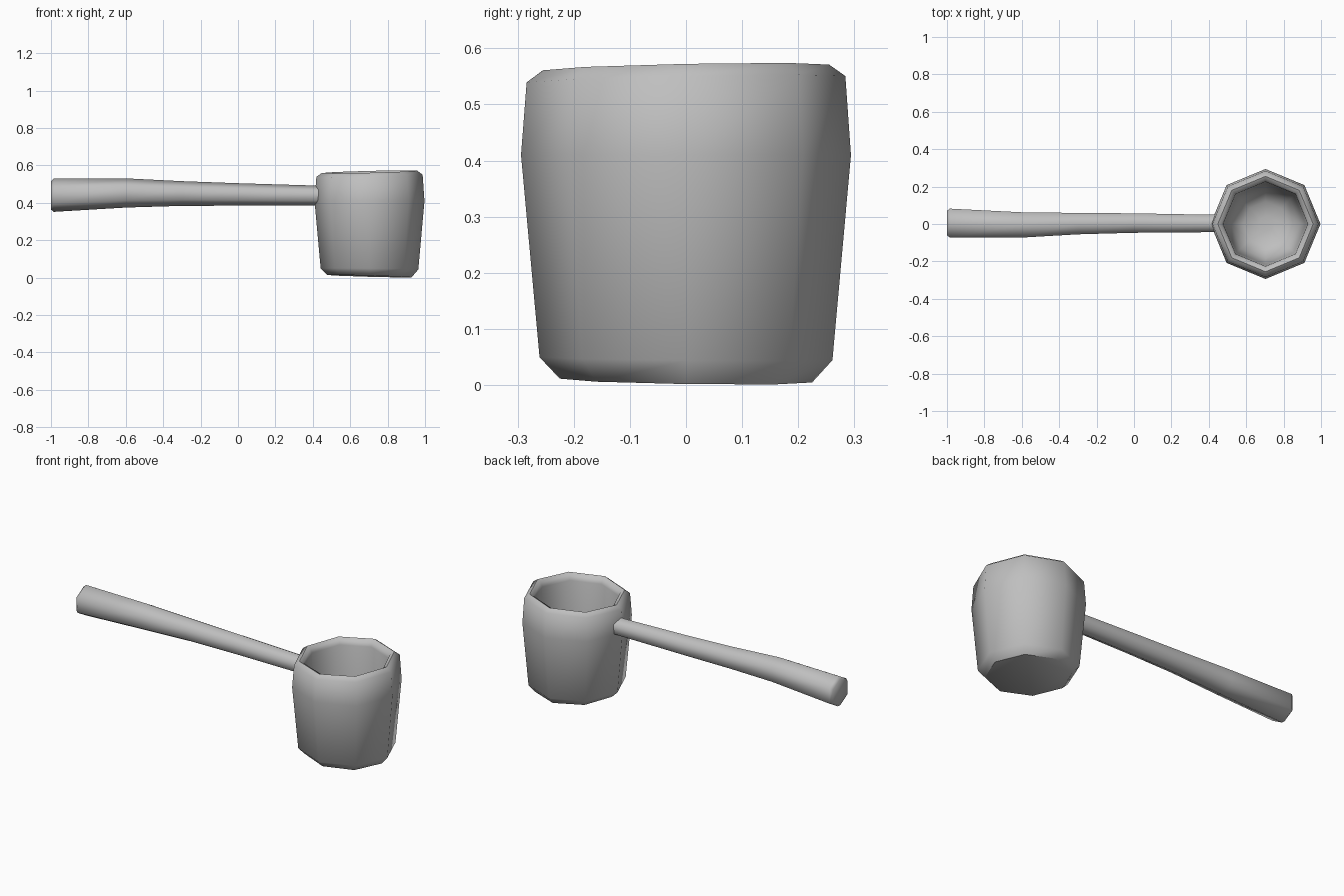
import bpy, bmesh, math

if "Cube" in bpy.data.objects:
    bpy.data.objects.remove(bpy.data.objects["Cube"])

grey = bpy.data.materials.new("plain grey")
grey.diffuse_color = (0.52, 0.52, 0.52, 1)
grey.use_nodes = True
grey.node_tree.nodes["Principled BSDF"].inputs["Base Color"].default_value = grey.diffuse_color


def loft(name, rings, smooth_angle):
    """Skin a list of equal-length rings and cap both ends."""
    bm = bmesh.new()
    loops = [[bm.verts.new(p) for p in ring] for ring in rings]
    n = len(loops[0])
    for a, b in zip(loops, loops[1:]):
        for i in range(n):
            j = (i + 1) % n
            bm.faces.new((a[i], a[j], b[j], b[i]))
    bm.faces.new(loops[0])
    bm.faces.new(loops[-1])
    bmesh.ops.recalc_face_normals(bm, faces=bm.faces)
    mesh = bpy.data.meshes.new(name)
    bm.to_mesh(mesh)
    bm.free()
    mesh.materials.append(grey)
    obj = bpy.data.objects.new(name, mesh)
    bpy.context.collection.objects.link(obj)
    bpy.ops.object.select_all(action='DESELECT')
    obj.select_set(True)
    bpy.context.view_layer.objects.active = obj
    bpy.ops.object.shade_smooth_by_angle(angle=math.radians(smooth_angle))
    return obj


# Cup: octagonal profile (radius, height, tilt in x, tilt in y), outside then inside
CUP_X = 0.703
profile = [
    (0.225, 0.008, -0.028, -0.015),
    (0.261, 0.047, -0.012, -0.010),
    (0.294, 0.41, 0.0, 0.0),
    (0.284, 0.545, 0.02, 0.02),
    (0.255, 0.566, 0.025, 0.02),
    (0.234, 0.555, 0.025, 0.02),
    (0.226, 0.53, 0.02, 0.02),
    (0.215, 0.30, 0.0, 0.0),
    (0.185, 0.11, 0.0, 0.0),
    (0.12, 0.06, 0.0, 0.0),
    (0.04, 0.05, 0.0, 0.0),
]
cup_rings = []
for r, z, tx, ty in profile:
    ring = []
    for k in range(8):
        x, y = r * math.cos(k * math.pi / 4), r * math.sin(k * math.pi / 4)
        ring.append((CUP_X + x, y, z + tx * x + ty * y))
    cup_rings.append(ring)
loft("cup", cup_rings, 52)

# Handle: six-sided sections (x, y centre, z centre, half height), corner up
sections = [
    (-1.0, 0.005, 0.44, 0.076),
    (-0.985, 0.005, 0.441, 0.089),
    (-0.6, -0.005, 0.453, 0.078),
    (-0.3, 0.002, 0.450, 0.066),
    (0.0, 0.005, 0.445, 0.060),
    (0.40, 0.003, 0.439, 0.054),
    (0.45, 0.003, 0.440, 0.054),
]
handle_rings = [
    [(x, cy + h * math.sin(k * math.pi / 3), cz + h * math.cos(k * math.pi / 3))
     for k in range(6)]
    for x, cy, cz, h in sections
]
loft("handle", handle_rings, 61)
